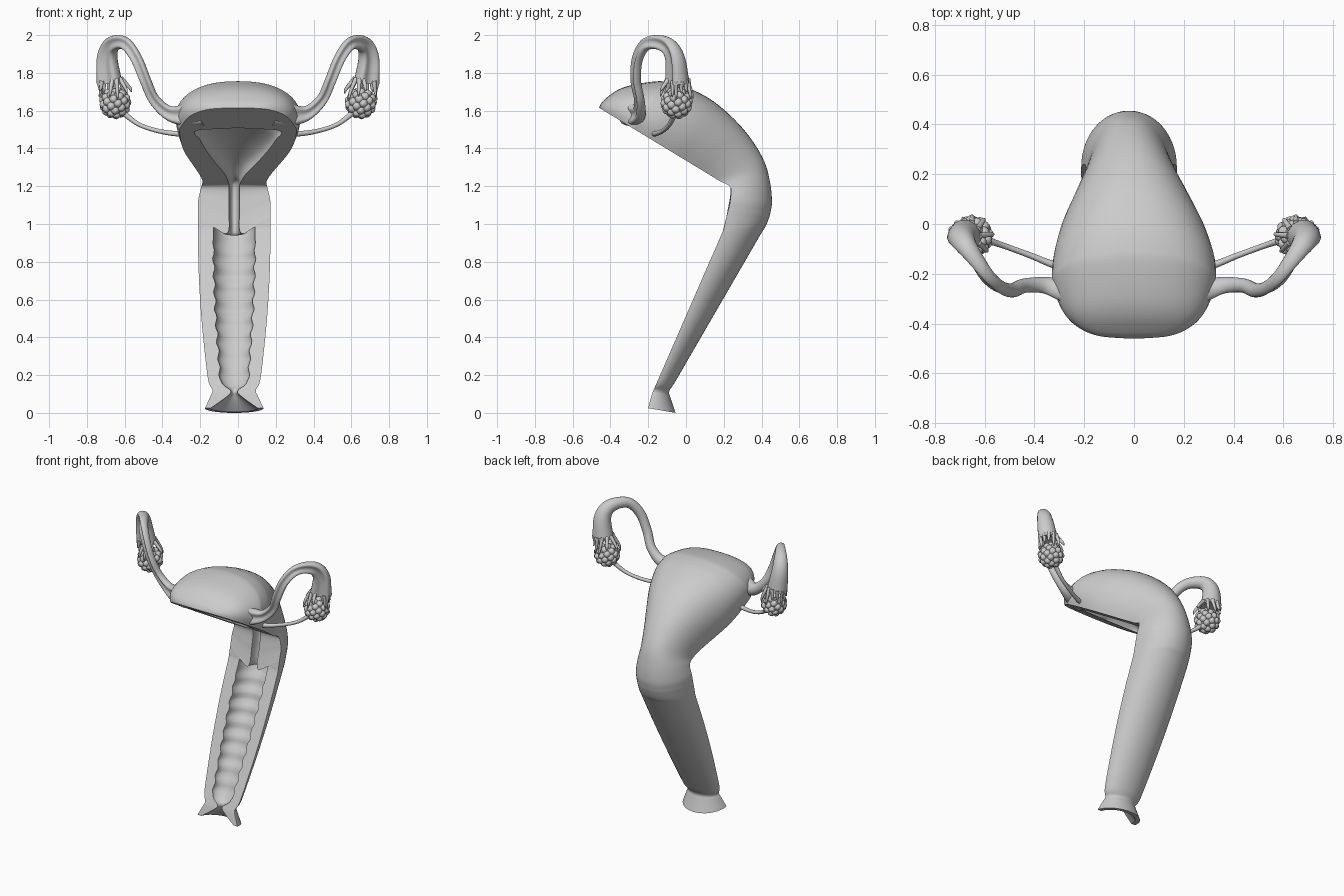
import bpy, bmesh, math
from mathutils import Vector

if "Cube" in bpy.data.objects:
    bpy.data.objects.remove(bpy.data.objects["Cube"])


def spline(pts, sub):
    """Catmull-Rom resampling of equal-length tuples."""
    out = []
    for i in range(len(pts) - 1):
        p0, p1 = pts[max(i - 1, 0)], pts[i]
        p2, p3 = pts[i + 1], pts[min(i + 2, len(pts) - 1)]
        for k in range(sub):
            t = k / sub
            out.append([0.5 * (2 * b + (c - a) * t + (2 * a - 5 * b + 4 * c - d) * t * t
                               + (3 * b - a - 3 * c + d) * t ** 3)
                        for a, b, c, d in zip(p0, p1, p2, p3)])
    out.append(list(pts[-1]))
    return out


def finish(bm, name, angle=40):
    bmesh.ops.remove_doubles(bm, verts=bm.verts, dist=0.0004)
    bmesh.ops.recalc_face_normals(bm, faces=bm.faces)
    me = bpy.data.meshes.new(name)
    bm.to_mesh(me)
    bm.free()
    ob = bpy.data.objects.new(name, me)
    bpy.context.collection.objects.link(ob)
    bpy.ops.object.select_all(action='DESELECT')
    ob.select_set(True)
    bpy.context.view_layer.objects.active = ob
    bpy.ops.object.shade_smooth_by_angle(angle=math.radians(angle))


def bridge(bm, rings):
    vr = [[bm.verts.new(p) for p in r] for r in rings]
    n = len(vr[0])
    for a, b in zip(vr, vr[1:]):
        for i in range(n):
            bm.faces.new((a[i], a[(i + 1) % n], b[(i + 1) % n], b[i]))
    return vr


def sweep(bm, path, ref, seg=16, groove=0.0):
    """Tube along (x, y, z, radius) points, with an optional groove facing ref."""
    rings = []
    pts = [Vector(p[:3]) for p in path]
    for i, p in enumerate(path):
        t = (pts[min(i + 1, len(pts) - 1)] - pts[max(i - 1, 0)]).normalized()
        u = (ref - t * ref.dot(t)).normalized()
        v = t.cross(u)
        ring = []
        for k in range(seg):
            a = 2 * math.pi * k / seg
            cu = math.cos(a) - groove * max(0, math.cos(a)) ** 6
            ring.append(pts[i] + (u * cu + v * math.sin(a)) * p[3])
        rings.append(ring)
    vr = bridge(bm, rings)
    bm.faces.new(vr[0])
    bm.faces.new(vr[-1])
    return rings[-1]


# Upper part: front y, back y, back z, half width, cavity half width (front lies on a slanted plane)
upper = [
    (-.46, -.457, 1.625, .03, 0), (-.45, -.435, 1.655, .15, 0), (-.42, -.37, 1.705, .23, 0),
    (-.37, -.29, 1.735, .285, 0), (-.29, -.16, 1.755, .325, 0), (-.26, -.09, 1.75, .33, .22),
    (-.18, 0, 1.725, .322, .2), (-.08, .13, 1.66, .29, .16), (.02, .25, 1.56, .24, .11),
    (.11, .345, 1.45, .195, .06), (.18, .415, 1.33, .17, .035),
]
body = [(y, 1.615 - .607 * (y + .46), by, bz, W, w, .25 if w else 0, 0) for y, by, bz, W, w in upper]
# Neck: front y,z / back y,z / half width / cavity half width / cavity depth / cavity drop
body += [
    (.235, 1.195, .445, 1.22, .175, .028, .3, 0),
    (.235, 1.13, .455, 1.12, .19, .028, .3, .06),
    (.225, 1.08, .447, 1.06, .192, .028, .3, .11),
    (.217, 1.05, .437, 1.025, .192, .055, .4, .10),
    (.205, 1.0, .42, .985, .192, .105, .55, .01),
]
# Lower passage: straight and slowly tapering
for i in range(6):
    t = i / 5
    y, z = .192 - .342 * t, .955 - .785 * t
    body.append((y, z, y + .203 - .113 * t, z - .01, .192 - .055 * t * t, .11 - .04 * t * t, .6, 0))
# Narrow ring and flared foot
body += [
    (-.172, .12, -.088, .115, .115, .02, .4, 0),
    (-.183, .09, -.082, .08, .125, .035, .5, 0),
    (-.2, .025, -.055, .0, .155, .125, .8, 0),
]
N = 28
rings = []
for fy, fz, by, bz, W, w, d, drop in spline(body, 8):
    F, D = Vector((0, fy, fz)), Vector((0, by - fy, bz - fz))
    neck = min(1, max(0, (1.45 - fz) / .25))
    shift = -.02 * neck
    low = math.radians(-22 * (1 - neck))
    S = -math.sin(low)
    power = .85 + .13 * neck
    w, d = max(w, 0), max(d, 0)
    # Transverse folds of the lower passage
    if .17 < fz < .95:
        fold = math.sin(fz * 2 * math.pi / .088) * min(1, (.95 - fz) / .12)
        w += .006 * fold
        d += .04 * fold
    outer, inner = [], []
    for i in range(N + 1):
        a = low + (math.pi - 2 * low) * i / N
        c, s = math.cos(a), math.sin(a)
        x = math.copysign(abs(c) ** power, c) * W
        outer.append(F + D * ((s + S) / (1 + S)) + Vector((x + shift, 0, 0)))
        b = math.pi * i / N
        inner.append(F + D * (d * math.sin(b))
                     + Vector((w * math.cos(b) + shift, -.25 * drop, -drop)))
    rings.append(outer + inner[::-1])
bm = bmesh.new()
vr = bridge(bm, rings)
for r in (vr[0], vr[-1]):
    for i in range(N):
        bm.faces.new((r[i], r[i + 1], r[2 * N - i], r[2 * N + 1 - i]))
finish(bm, "sectioned_body", 35)

# Side tube path: x, y, z, radius
tube = [
    (.2, -.29, 1.60, .085), (.29, -.272, 1.577, .058), (.37, -.25, 1.59, .038),
    (.445, -.25, 1.66, .03), (.49, -.268, 1.76, .03), (.535, -.26, 1.87, .031),
    (.585, -.22, 1.945, .033), (.63, -.16, 1.963, .037), (.675, -.095, 1.94, .046),
    (.693, -.06, 1.87, .056), (.68, -.05, 1.745, .068),
]
cord = [(.2, -.17, 1.50, .018), (.30, -.17, 1.478, .015), (.42, -.125, 1.492, .012),
        (.53, -.085, 1.53, .012), (.62, -.055, 1.60, .016)]

for side, sx in (("right", 1), ("left", -1)):
    mir = lambda pts: [(p[0] * sx, *p[1:]) for p in pts]

    # Grooved tube with a fringe of tapered fingers around its mouth
    bm = bmesh.new()
    rim = sweep(bm, spline(mir(tube), 6), Vector((.5 * sx, -1, 0)), 24, .6)
    centre = Vector((.65 * sx, -.05, 1.64))
    for k in range(2, 24, 2):
        p = rim[k]
        out = Vector((p.x - centre.x, p.y - centre.y, 0)).normalized()
        length = .06 + .025 * math.sin(k * 2.3)
        mid = centre + out * .078
        mid.z = 1.74 - length * .5
        end = centre + out * .086
        end.z = 1.74 - length
        top = p + Vector((0, 0, .02)) - out * .008
        sweep(bm, spline([(*top, .013), (*mid, .009), (*end, .003)], 4), Vector((.3, 1, .1)), 8)
    finish(bm, side + "_tube", 50)

    # Ovary: core covered by round follicles
    bm = bmesh.new()
    core = bmesh.ops.create_icosphere(bm, subdivisions=3, radius=.072)["verts"]
    bmesh.ops.translate(bm, verts=core, vec=centre)
    for k in range(46):
        z = 1 - 2 * (k + .5) / 46
        r, a = math.sqrt(1 - z * z), k * 2.39996
        ball = bmesh.ops.create_icosphere(bm, subdivisions=2, radius=.023)["verts"]
        bmesh.ops.translate(bm, verts=ball,
                            vec=centre + Vector((r * math.cos(a), r * math.sin(a), z)) * .064)
    finish(bm, side + "_ovary", 60)

    # Thin supporting cord
    bm = bmesh.new()
    sweep(bm, spline(mir(cord), 6), Vector((0, 0, 1)), 12)
    finish(bm, side + "_ligament", 50)
